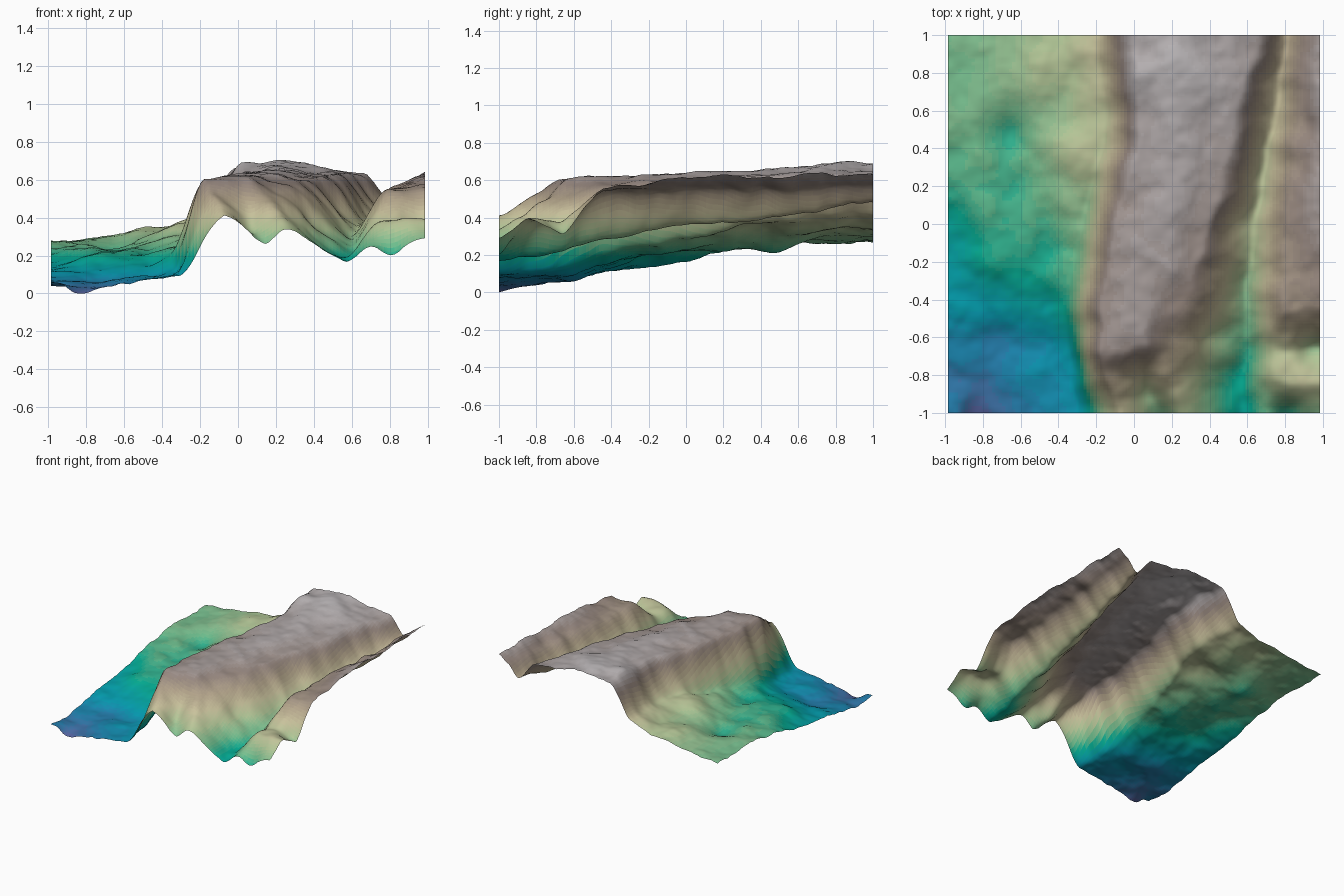
import bpy, bmesh
from math import exp
from mathutils import Vector, noise

if "Cube" in bpy.data.objects:
    bpy.data.objects.remove(bpy.data.objects["Cube"])

NX, NY = 110, 112
HALF_X, HALF_Y = 0.985, 1.0

# Cross-sections, front to back: y, left-edge z, right-edge z, then (x, z) of
# hollow, lowland, cliff foot, cliff top, plateau, shoulder, gorge bed, rim
SECTIONS = [
    (-1.00, .07, .30, [(-.84, .03), (-.5, .09), (-.31, .10), (-.07, .43), (.15, .27), (.28, .33), (.57, .17), (.70, .25)]),
    (-0.82, .06, .41, [(-.80, .05), (-.5, .10), (-.32, .12), (-.14, .53), (.05, .43), (.22, .43), (.58, .20), (.74, .38)]),
    (-0.65, .07, .37, [(-.70, .08), (-.5, .10), (-.33, .14), (-.18, .61), (.06, .61), (.22, .52), (.60, .23), (.74, .39)]),
    (-0.45, .12, .58, [(-.70, .14), (-.5, .16), (-.37, .21), (-.17, .62), (.05, .63), (.27, .59), (.59, .29), (.78, .55)]),
    (0.00, .19, .63, [(-.70, .25), (-.5, .25), (-.27, .31), (-.11, .62), (.10, .65), (.41, .62), (.63, .36), (.81, .57)]),
    (0.50, .28, .64, [(-.68, .26), (-.45, .31), (-.15, .39), (.03, .65), (.25, .67), (.53, .65), (.73, .41), (.86, .57)]),
    (1.00, .27, .65, [(-.70, .32), (-.45, .34), (-.20, .43), (-.01, .68), (.30, .69), (.66, .65), (.82, .49), (.92, .59)]),
]

# Local knolls and hollows: x, y, height change, radius
BUMPS = [(.43, -.58, -.04, .08), (.81, -1, -.05, .07), (.2, .78, .025, .15),
         (-.5, .8, .03, .12), (-.35, .37, .03, .12), (-.65, .48, -.04, .10),
         (-.84, -1, -.03, .08), (.17, -.80, .04, .07), (.06, -.88, -.05, .07),
         (.8, -.75, .02, .08), (.95, -.66, -.04, .08), (.0, .8, .02, .10),
         (-.93, -.05, -.02, .10), (-.75, -.22, .03, .10), (-.62, .2, -.02, .10)]

# Height colours as displayed
RAMP = [(0, (.36, .38, .62)), (.06, (.14, .50, .68)), (.11, (.04, .62, .70)),
        (.19, (.04, .67, .57)), (.25, (.42, .74, .55)), (.34, (.70, .78, .59)),
        (.42, (.79, .76, .61)), (.50, (.70, .64, .54)), (.58, (.58, .52, .49)),
        (.64, (.67, .64, .64)), (.73, (.76, .75, .76))]
BANDS = 60
TOP = 0.74


def ease(t, amount):
    t = max(0.0, min(1.0, t))
    return t + amount * (t * t * (3 - 2 * t) - t)


def lerp(a, b, t):
    return a + (b - a) * t


def section_at(y):
    for a, b in zip(SECTIONS, SECTIONS[1:]):
        if y <= b[0]:
            break
    t = ease((y - a[0]) / (b[0] - a[0]), .3)
    inner = [(lerp(p[0], q[0], t), lerp(p[1], q[1], t)) for p, q in zip(a[3], b[3])]
    return [(-HALF_X, lerp(a[1], b[1], t))] + inner + [(HALF_X, lerp(a[2], b[2], t))]


def height(x, y):
    # wander the contours, then add fractal roughness
    wx = x + .025 * noise.noise(Vector((x * 3, y * 7, 4.2)))
    wy = y + .05 * noise.noise(Vector((x * 6, y * 3, 8.6)))
    section = section_at(wy)
    for p, q in zip(section, section[1:]):
        if wx <= q[0]:
            break
    z = lerp(p[1], q[1], ease((wx - p[0]) / (q[0] - p[0]), .6))
    for bx, by, h, r in BUMPS:
        z += h * exp(-((x - bx) ** 2 + (y - by) ** 2) / (r * r))
    return z + .02 * noise.fractal(Vector((x * 5, y * 5, 1.7)), .9, 2.0, 4)


def band_colour(z):
    for (z0, c0), (z1, c1) in zip(RAMP, RAMP[1:]):
        if z <= z1:
            break
    t = min(1, (z - z0) / (z1 - z0))
    return [lerp(u, v, t) ** 2.2 for u, v in zip(c0, c1)] + [1]


# Terrain sheet
bm = bmesh.new()
rows = []
for j in range(NY + 1):
    y = -HALF_Y + 2 * HALF_Y * j / NY
    row = []
    for i in range(NX + 1):
        x = -HALF_X + 2 * HALF_X * i / NX
        row.append(bm.verts.new((x, y, height(x, y))))
    rows.append(row)
for r0, r1 in zip(rows, rows[1:]):
    for i in range(NX):
        bm.faces.new((r0[i], r0[i + 1], r1[i + 1], r1[i]))

# Soften section joins and rest the lowest point on the ground
inside = [v for v in bm.verts if not v.is_boundary]
bmesh.ops.smooth_vert(bm, verts=inside, factor=.5, use_axis_z=True)
low = min(v.co.z for v in bm.verts)
for v in bm.verts:
    v.co.z -= low

# Colour bands by height
for f in bm.faces:
    f.smooth = True
    z = f.calc_center_median().z
    f.material_index = max(0, min(BANDS - 1, int(z / TOP * BANDS)))
mesh = bpy.data.meshes.new("terrain")
for k in range(BANDS):
    mat = bpy.data.materials.new(f"elevation_{k:02d}")
    mat.diffuse_color = band_colour((k + .5) / BANDS * TOP)
    mat.use_nodes = True
    mat.node_tree.nodes["Principled BSDF"].inputs["Base Color"].default_value = mat.diffuse_color
    mesh.materials.append(mat)
bm.to_mesh(mesh)
bm.free()
terrain = bpy.data.objects.new("terrain", mesh)
bpy.context.collection.objects.link(terrain)
